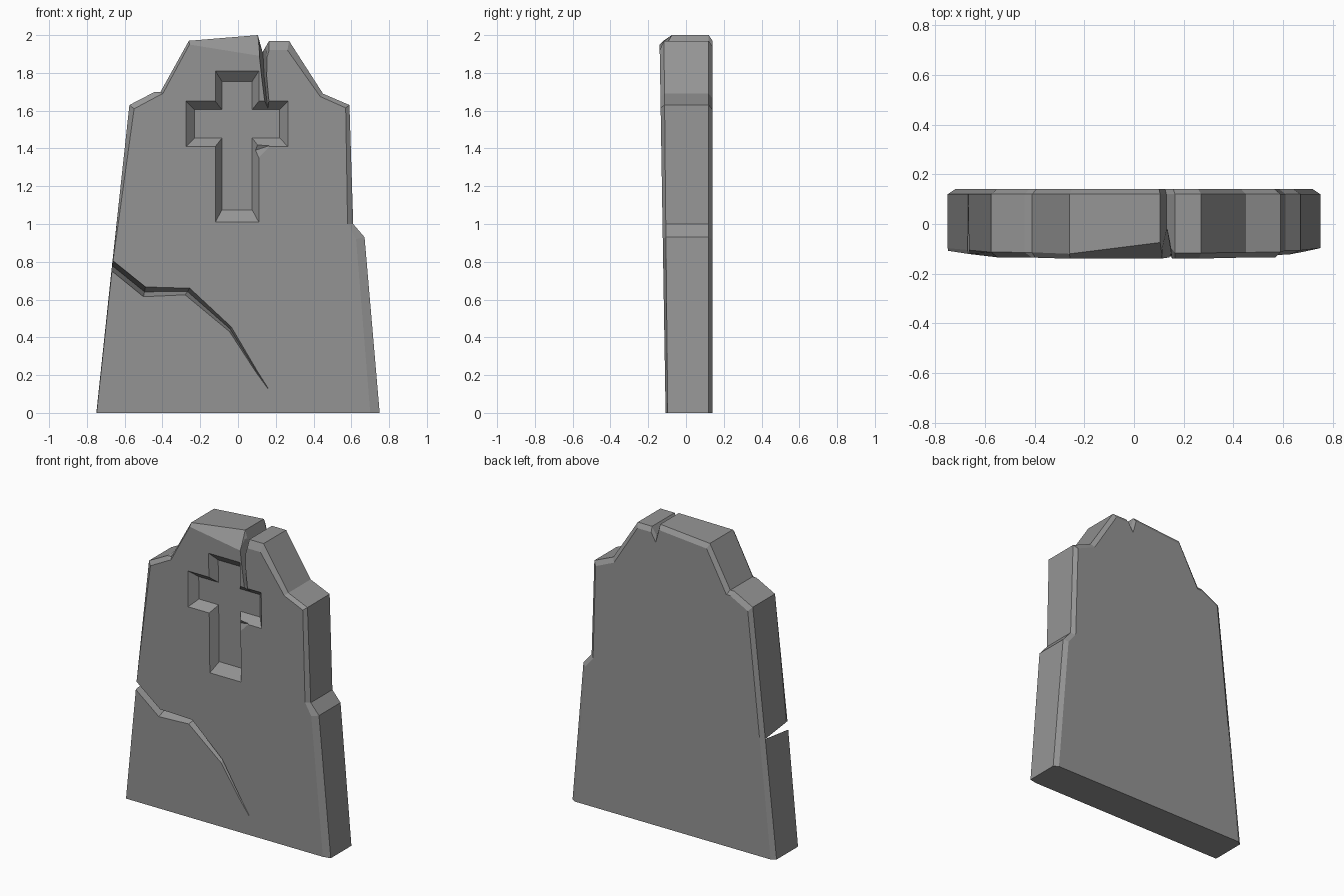
import bpy, bmesh

if "Cube" in bpy.data.objects:
    bpy.data.objects.remove(bpy.data.objects["Cube"])

stone = bpy.data.materials.new("weathered grey stone")
stone.diffuse_color = (0.3, 0.3, 0.3, 1)
stone.use_nodes = True
stone.node_tree.nodes["Principled BSDF"].inputs["Base Color"].default_value = stone.diffuse_color


def front_y(z):
    """The front face leans slightly forward toward the top."""
    return -0.108 - 0.0163 * z


def loft(name, loops):
    """Closed solid skinned through loops of equal point count."""
    bm = bmesh.new()
    rings = [[bm.verts.new(p) for p in loop] for loop in loops]
    n = len(rings[0])
    bm.faces.new(rings[0])
    bm.faces.new(rings[-1][::-1])
    for a, b in zip(rings, rings[1:]):
        for i in range(n):
            j = (i + 1) % n
            bm.faces.new((a[i], b[i], b[j], a[j]))
    bmesh.ops.recalc_face_normals(bm, faces=bm.faces)
    mesh = bpy.data.meshes.new(name)
    bm.to_mesh(mesh)
    bm.free()
    mesh.materials.append(stone)
    ob = bpy.data.objects.new(name, mesh)
    bpy.context.collection.objects.link(ob)
    return ob


# Slab: outer silhouette, then front-face outline, point for point
outer = [(-0.75, 0), (0.75, 0), (0.67, 0.93), (0.61, 1.0), (0.59, 1.63),
         (0.45, 1.69), (0.27, 1.97), (0.165, 1.97), (0.13, 1.91), (0.105, 2.0),
         (-0.26, 1.97), (-0.41, 1.70), (-0.44, 1.70), (-0.575, 1.63), (-0.665, 0.8)]
front = [(-0.748, 0), (0.70, 0), (0.625, 0.92), (0.58, 1.0), (0.57, 1.615),
         (0.435, 1.675), (0.262, 1.92), (0.165, 1.92), (0.14, 1.84), (0.115, 1.89),
         (-0.257, 1.95), (-0.398, 1.69), (-0.41, 1.685), (-0.55, 1.61), (-0.662, 0.8)]


def edge_y(x, z):
    if z > 1.9 and -0.3 < x < 0.15:          # top of left block is worn back
        return -0.12 + (x + 0.26) * 0.125
    return -0.097 - 0.01 * z


slab = loft("gravestone", [
    [(x, front_y(z), z) for x, z in front],
    [(x, edge_y(x, z), z) for x, z in outer],
    [(x, 0.12, z) for x, z in outer],
    [(x * 0.96, 0.14, z * 0.985) for x, z in outer]])


# Cross recess with sloped walls
def cross(l, r, b, t, al, ar, ab, at):
    return [(l, b), (r, b), (r, ab), (ar, ab), (ar, at), (r, at),
            (r, t), (l, t), (l, at), (al, at), (al, ab), (l, ab)]


rim = cross(-0.12, 0.11, 1.01, 1.81, -0.275, 0.265, 1.41, 1.65)
floor = cross(-0.085, 0.075, 1.075, 1.755, -0.23, 0.22, 1.455, 1.605)
cutters = [loft("cross_cutter", [
    [(x, front_y(z) - 0.05, z) for x, z in rim],
    [(x, front_y(z), z) for x, z in rim],
    [(x, front_y(z) + 0.05, z) for x, z in floor]])]


# Cracks: V grooves, each section = first edge, second edge, depth
def crack(name, sections):
    loops = []
    for (ax, az), (bx, bz), d in sections:
        mx, mz = (ax + bx) / 2, (az + bz) / 2
        loops.append([(ax, front_y(az) - 0.05, az), (ax, front_y(az), az),
                      (mx, front_y(mz) + d, mz),
                      (bx, front_y(bz), bz), (bx, front_y(bz) - 0.05, bz)])
    cutters.append(loft(name, loops))


crack("side_crack_cutter", [
    ((-0.80, 0.90), (-0.80, 0.83), 0.30), ((-0.655, 0.80), (-0.66, 0.745), 0.24),
    ((-0.49, 0.667), (-0.50, 0.615), 0.06), ((-0.255, 0.66), (-0.28, 0.625), 0.05),
    ((-0.035, 0.455), (-0.045, 0.43), 0.035), ((0.10, 0.225), (0.095, 0.215), 0.012),
    ((0.16, 0.13), (0.158, 0.128), 0.002)])
crack("top_crack_cutter", [
    ((0.10, 2.05), (0.185, 2.05), 0.12), ((0.112, 1.90), (0.153, 1.90), 0.12),
    ((0.125, 1.78), (0.152, 1.78), 0.09), ((0.14, 1.66), (0.163, 1.66), 0.06),
    ((0.157, 1.60), (0.165, 1.60), 0.04)])
crack("chip_cutter", [
    ((0.085, 1.44), (0.10, 1.34), 0.025), ((0.17, 1.42), (0.168, 1.412), 0.004)])

for c in cutters:
    c.hide_render = True
    mod = slab.modifiers.new(c.name, 'BOOLEAN')
    mod.operation, mod.solver, mod.object = 'DIFFERENCE', 'EXACT', c

# Bake the cuts and drop the cutters
dg = bpy.context.evaluated_depsgraph_get()
result = bpy.data.meshes.new_from_object(slab.evaluated_get(dg))
slab.modifiers.clear()
slab.data = result
for c in cutters:
    bpy.data.objects.remove(c)
